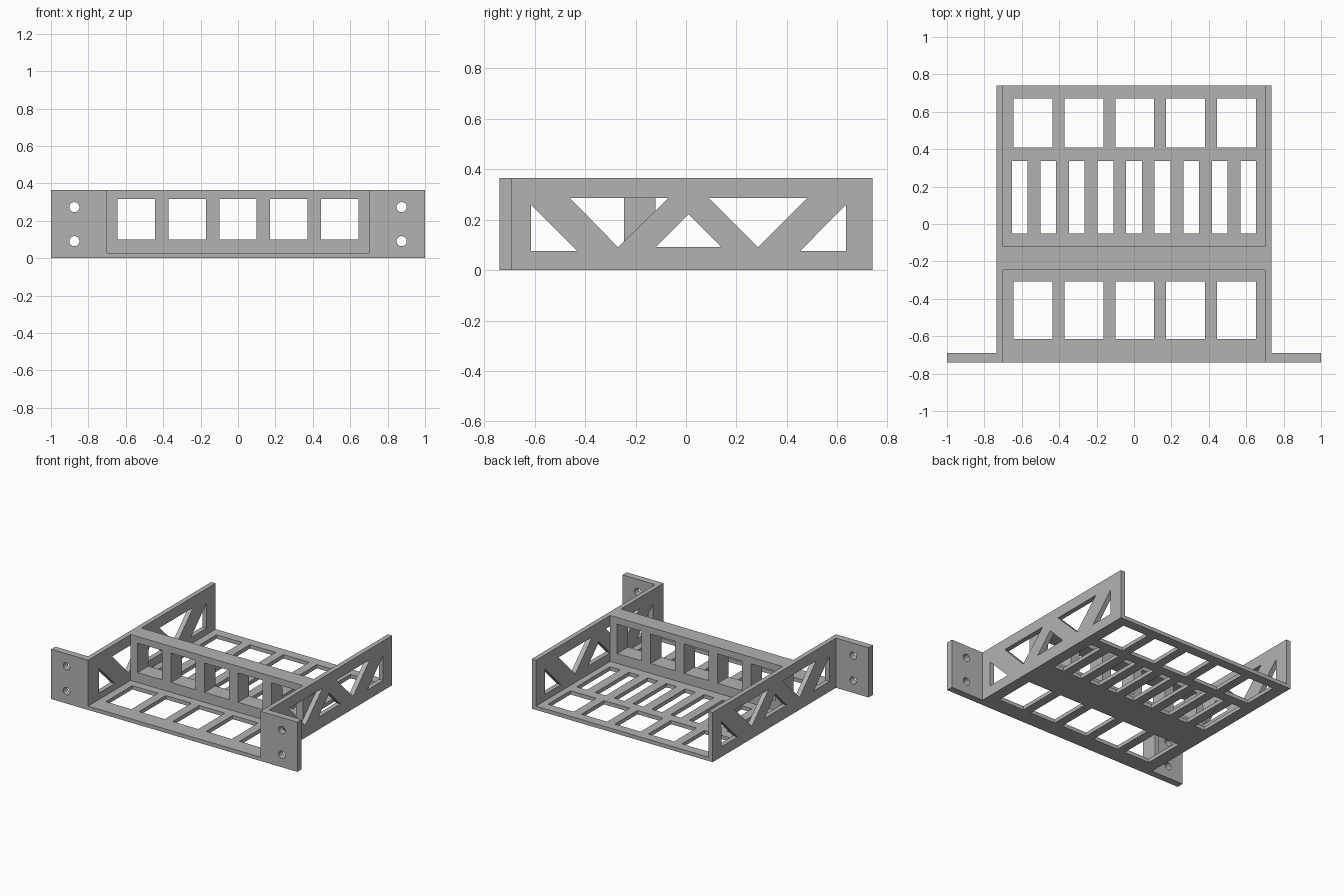
import bpy, bmesh, math
from mathutils import Matrix

cube = bpy.data.objects.get("Cube")
if cube:
    bpy.data.objects.remove(cube, do_unlink=True)

grey = bpy.data.materials.new("plain grey")
grey.use_nodes = True
COLOUR = (0.45, 0.45, 0.45, 1)
grey.diffuse_color = COLOUR
grey.node_tree.nodes["Principled BSDF"].inputs["Base Color"].default_value = COLOUR

# Plate orientations: flat, facing the front, facing sideways
FLAT = Matrix.Identity(4)
FRONT = Matrix.Rotation(math.pi / 2, 4, 'X')
SIDE = Matrix(((0, 0, 1, 0), (1, 0, 0, 0), (0, 1, 0, 0), (0, 0, 0, 1)))


def rect(u0, u1, v0, v1):
    return [(u0, v0), (u1, v0), (u1, v1), (u0, v1)]


def row(count, pitch, width, v0, v1, shift=0.0):
    centres = [(i - (count - 1) / 2) * pitch + shift for i in range(count)]
    return [rect(c - width / 2, c + width / 2, v0, v1) for c in centres]


def circle(u, v, r, n=32):
    return [(u + r * math.cos(math.tau * i / n), v + r * math.sin(math.tau * i / n))
            for i in range(n)]


def plate(name, outline, holes, thickness, turn, centre):
    """Extruded flat profile with cut-outs, placed by its mid-plane."""
    curve = bpy.data.curves.new(name + "_profile", 'CURVE')
    curve.dimensions = '2D'
    curve.fill_mode = 'BOTH'
    curve.extrude = thickness / 2
    for loop in [outline] + holes:
        spline = curve.splines.new('POLY')
        spline.points.add(len(loop) - 1)
        for point, (u, v) in zip(spline.points, loop):
            point.co = (u, v, 0, 1)
        spline.use_cyclic_u = True
    temp = bpy.data.objects.new(name + "_profile", curve)
    bpy.context.collection.objects.link(temp)
    graph = bpy.context.evaluated_depsgraph_get()
    mesh = bpy.data.meshes.new_from_object(temp.evaluated_get(graph))
    bpy.data.objects.remove(temp, do_unlink=True)
    bpy.data.curves.remove(curve)

    bm = bmesh.new()
    bm.from_mesh(mesh)
    bmesh.ops.remove_doubles(bm, verts=bm.verts, dist=1e-5)
    bm.transform(Matrix.Translation(centre) @ turn)
    bmesh.ops.recalc_face_normals(bm, faces=bm.faces)
    for face in bm.faces:
        face.smooth = False
    bm.to_mesh(mesh)
    bm.free()
    mesh.name = name
    mesh.materials.clear()
    mesh.materials.append(grey)
    obj = bpy.data.objects.new(name, mesh)
    bpy.context.collection.objects.link(obj)
    return obj


HEIGHT, DEPTH, INNER, OUTER, FLOOR = 0.365, 0.74, 0.70, 0.735, 0.028

# Floor with two rows of windows and a row of slots
floor_holes = (row(5, 0.272, 0.208, -0.615, -0.307, 0.004)
               + row(9, 0.1527, 0.084, -0.05, 0.337)
               + row(5, 0.272, 0.208, 0.409, 0.67, 0.004))
plate("floor", rect(-INNER, INNER, -DEPTH, DEPTH), floor_holes, FLOOR, FLAT,
      (0, 0, FLOOR / 2))

# Thick cross wall with five windows
plate("cross_wall", rect(-INNER, INNER, FLOOR, HEIGHT),
      row(5, 0.272, 0.2, 0.10, 0.316), 0.125, FRONT, (0, -0.183, 0))

# Side walls with truss cut-outs, and drilled mounting ears
truss = [
    [(-0.615, 0.075), (-0.43, 0.075), (-0.615, 0.26)],
    [(-0.46, 0.286), (-0.27, 0.091), (-0.07, 0.286)],
    [(-0.12, 0.091), (0.14, 0.091), (0.01, 0.222)],
    [(0.09, 0.286), (0.286, 0.091), (0.48, 0.286)],
    [(0.452, 0.075), (0.635, 0.075), (0.635, 0.26)],
]
for label, s in (("left", 1), ("right", -1)):
    plate(label + "_side_wall", rect(-DEPTH, DEPTH, 0, HEIGHT), truss,
          OUTER - INNER, SIDE, (s * (INNER + OUTER) / 2, 0, 0))
    plate(label + "_mounting_ear", rect(*sorted((s * OUTER, s)), 0, HEIGHT),
          [circle(s * 0.875, z, 0.027) for z in (0.091, 0.273)],
          0.05, FRONT, (0, 0.025 - DEPTH, 0))
